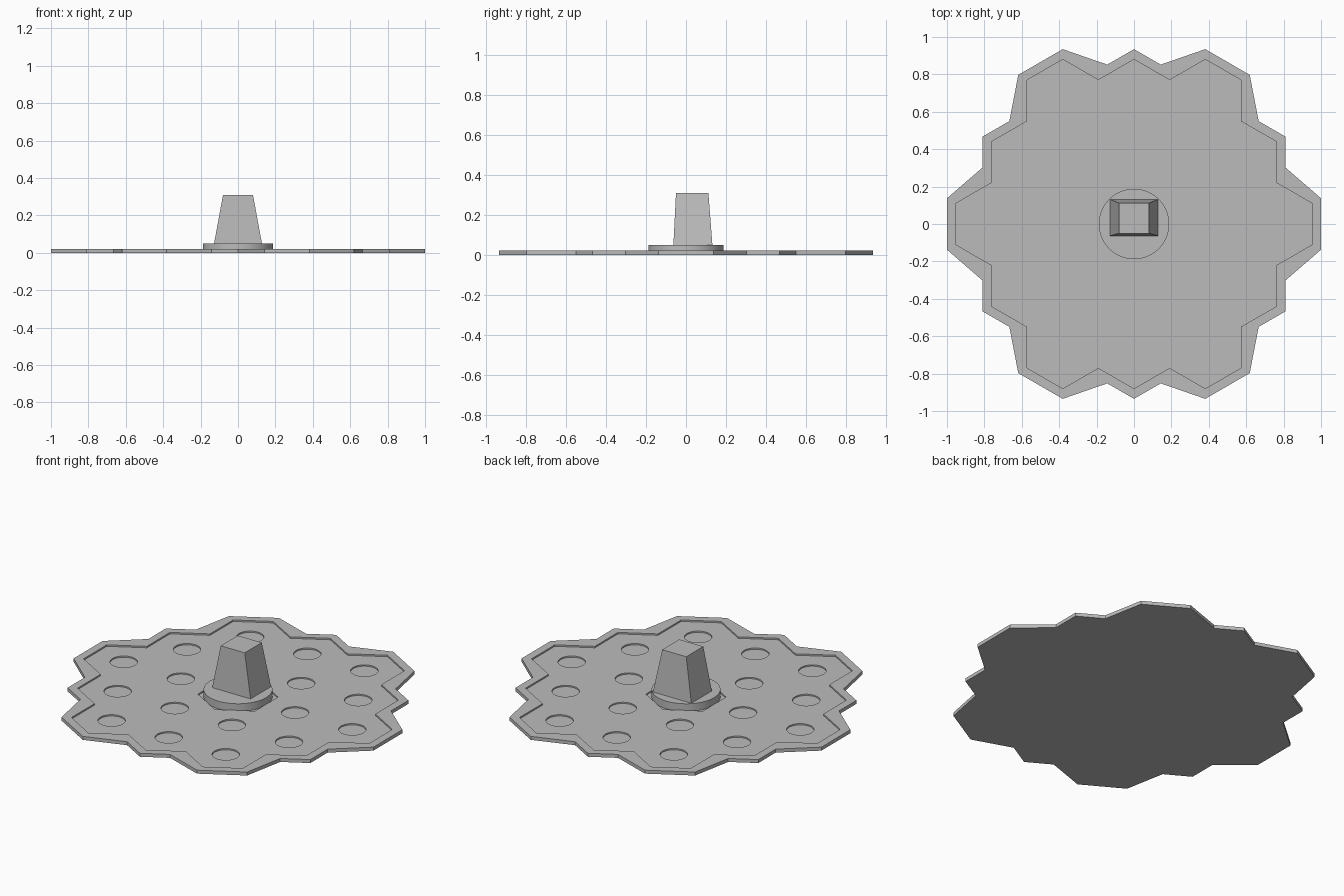
import bpy, bmesh, math
from mathutils import Matrix, Vector

if "Cube" in bpy.data.objects:
    bpy.data.objects.remove(bpy.data.objects["Cube"], do_unlink=True)

STEP = 0.381                  # spacing of the hexagonal cells
ROW = STEP * math.sin(math.pi / 3)
RIM = 0.0475                  # width of the raised border
RIM_TOP, FLOOR, POCKET = 0.021, 0.012, 0.004

grey = bpy.data.materials.new("mid_grey")
grey.use_nodes = True
colour = (0.5, 0.5, 0.5, 1)
grey.diffuse_color = colour
grey.node_tree.nodes["Principled BSDF"].inputs["Base Color"].default_value = colour


def add_prism(bm, points, z0, z1, top=None):
    """Closed prism from a 2D loop; top may be a different loop."""
    lower = [bm.verts.new((x, y, z0)) for x, y in points]
    upper = [bm.verts.new((x, y, z1)) for x, y in (top or points)]
    bm.faces.new(lower[::-1])
    bm.faces.new(upper)
    for i in range(len(lower)):
        j = (i + 1) % len(lower)
        bm.faces.new((lower[i], lower[j], upper[j], upper[i]))


def finish(name, bm):
    bmesh.ops.recalc_face_normals(bm, faces=bm.faces)
    mesh = bpy.data.meshes.new(name)
    bm.to_mesh(mesh)
    bm.free()
    mesh.materials.append(grey)
    obj = bpy.data.objects.new(name, mesh)
    bpy.context.collection.objects.link(obj)
    return obj


def ring(radius, sides, cx=0, cy=0, turn=0):
    return [(cx + radius * math.cos(turn + math.tau * i / sides),
             cy + radius * math.sin(turn + math.tau * i / sides)) for i in range(sides)]


def rect(x0, x1, y0, y1):
    return [(x0, y0), (x1, y0), (x1, y1), (x0, y1)]


def board_outline(a):
    """Outline of the joined cells, each with apothem a: one sector turned six times."""
    r = a / math.cos(math.pi / 6)
    x = 1.5 * STEP + a
    valley = Vector((x, r - (2 * STEP - x) * math.tan(math.pi / 6)))
    axis = Vector((math.cos(math.pi / 6), 0.5))
    mirrored = 2 * valley.dot(axis) * axis - valley
    sector = [Vector((2 * STEP + a, -r / 2)), Vector((2 * STEP + a, r / 2)),
              valley, Vector((x, ROW + r / 2)), mirrored]
    return [tuple(Matrix.Rotation(k * math.pi / 3, 2) @ p) for k in range(6) for p in sector]


# Board slab
bm = bmesh.new()
add_prism(bm, board_outline(STEP / 2 + RIM), 0, RIM_TOP)
board = finish("board", bm)

# Cutter for the sunken floor inside the border
bm = bmesh.new()
add_prism(bm, board_outline(STEP / 2), FLOOR, 0.1)
floor_cutter = finish("floor_cutter", bm)

# Cutter for the round holes and the central hexagonal pocket
bm = bmesh.new()
for row in range(-2, 3):
    count = 5 - abs(row)
    for i in range(count):
        cx, cy = (i - (count - 1) / 2) * STEP, row * ROW
        if row == 0 and i == 2:
            add_prism(bm, ring(STEP / math.sqrt(3), 6, turn=math.pi / 6), POCKET, 0.1)
        else:
            add_prism(bm, ring(0.075, 40, cx, cy), POCKET, 0.1)
pocket_cutter = finish("pocket_cutter", bm)

for cutter in (floor_cutter, pocket_cutter):
    cutter.hide_render = True
    mod = board.modifiers.new(cutter.name, "BOOLEAN")
    mod.operation, mod.solver, mod.object = "DIFFERENCE", "EXACT", cutter
bpy.context.view_layer.update()
graph = bpy.context.evaluated_depsgraph_get()
carved = bpy.data.meshes.new_from_object(board.evaluated_get(graph))
board.modifiers.clear()
board.data = carved
for cutter in (floor_cutter, pocket_cutter):
    bpy.data.objects.remove(cutter, do_unlink=True)

# Round base standing in the central pocket
bm = bmesh.new()
add_prism(bm, ring(0.188, 64), POCKET, 0.05)
disc = finish("piece_base", bm)

# Tapered block on the base
bm = bmesh.new()
add_prism(bm, rect(-0.128, 0.128, -0.063, 0.132), 0.05, 0.31,
          rect(-0.08, 0.08, -0.05, 0.112))
finish("piece_block", bm)

# Smooth the round walls, keep the edges crisp
bpy.ops.object.select_all(action="DESELECT")
for obj in (board, disc):
    obj.select_set(True)
bpy.context.view_layer.objects.active = board
bpy.ops.object.shade_smooth_by_angle(angle=math.radians(30))
